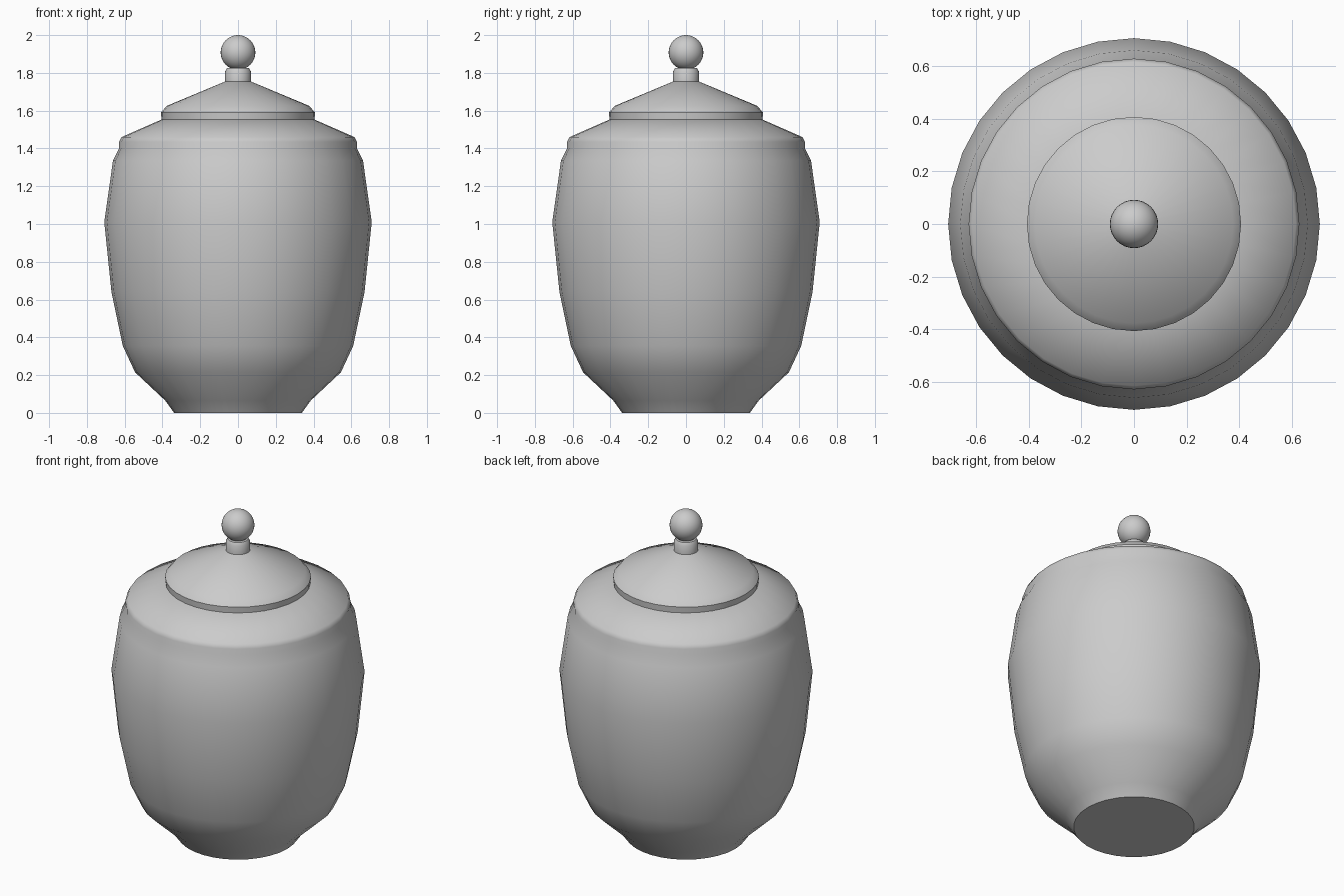
import bpy, bmesh, math

if "Cube" in bpy.data.objects:
    bpy.data.objects.remove(bpy.data.objects["Cube"])

def smooth(ob, angle=30):
    bpy.ops.object.select_all(action='DESELECT')
    ob.select_set(True)
    bpy.context.view_layer.objects.active = ob
    bpy.ops.object.shade_smooth_by_angle(angle=math.radians(angle))

def lathe(name, profile, sides=32, angle=30):
    """Spin (radius, z) points around z and cap both ends."""
    bm = bmesh.new()
    rings = []
    for r, z in profile:
        rings.append([bm.verts.new((r * math.cos(math.tau * i / sides),
                                    r * math.sin(math.tau * i / sides), z))
                      for i in range(sides)])
    for a, b in zip(rings, rings[1:]):
        for i in range(sides):
            j = (i + 1) % sides
            bm.faces.new((a[i], a[j], b[j], b[i]))
    bm.faces.new(rings[0][::-1])
    bm.faces.new(rings[-1])
    mesh = bpy.data.meshes.new(name)
    bm.to_mesh(mesh)
    bm.free()
    ob = bpy.data.objects.new(name, mesh)
    bpy.context.collection.objects.link(ob)
    smooth(ob, angle)
    return ob

# Jar body with rim and sloping shoulder
lathe("jar_body", [(0.338, 0), (0.385, 0.065), (0.545, 0.215), (0.61, 0.355),
                   (0.67, 0.64), (0.708, 1.01), (0.662, 1.335), (0.63, 1.40),
                   (0.63, 1.435), (0.617, 1.46), (0.405, 1.553)], angle=40)

# Conical lid
lathe("lid", [(0.405, 1.553), (0.408, 1.59), (0.378, 1.625), (0.055, 1.76)], angle=40)

# Knob collar
lathe("knob_collar", [(0.068, 1.755), (0.068, 1.808), (0.058, 1.825)], angle=40)

# Ball knob
bpy.ops.mesh.primitive_uv_sphere_add(segments=32, ring_count=16, radius=0.092,
                                     location=(0, 0, 1.908))
knob = bpy.context.object
knob.name = "ball_knob"
smooth(knob)
